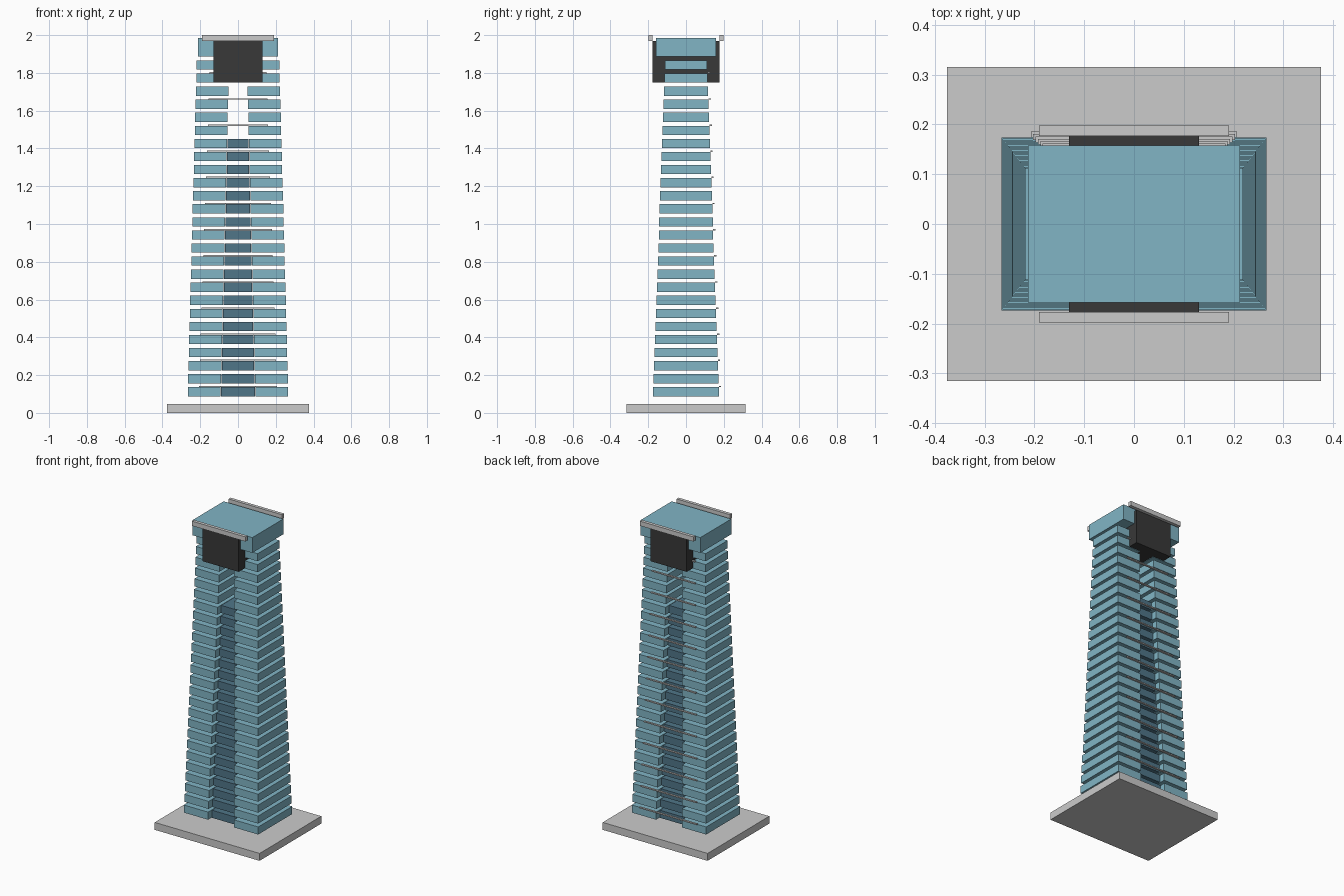
import bpy

if "Cube" in bpy.data.objects:
    bpy.data.objects.remove(bpy.data.objects["Cube"])


def material(name, rgb):
    m = bpy.data.materials.new(name)
    m.diffuse_color = (*rgb, 1)
    m.use_nodes = True
    m.node_tree.nodes["Principled BSDF"].inputs["Base Color"].default_value = m.diffuse_color
    return m


glass = material("glass", (0.22, 0.46, 0.56))
dark_glass = material("dark_glass", (0.08, 0.18, 0.25))
charcoal = material("charcoal", (0.04, 0.04, 0.04))


def box(name, x0, x1, y0, y1, z0, z1, mat=None):
    bpy.ops.mesh.primitive_cube_add(size=1, location=((x0 + x1) / 2, (y0 + y1) / 2, (z0 + z1) / 2))
    o = bpy.context.object
    o.name = name
    o.scale = (x1 - x0, y1 - y0, z1 - z0)
    if mat:
        o.data.materials.append(mat)
    return o


def lerp(a, b, t):
    return a + (b - a) * t


# Ground slab
box("base_slab", -0.375, 0.375, -0.315, 0.315, 0, 0.048)

# Tapering storeys: two wings each, a recessed core on the lower ones
FLOORS, STEP, HEIGHT = 26, 0.0692, 0.049
for i in range(FLOORS):
    t = i / (FLOORS - 1)
    z = 0.087 + i * STEP
    w, d = lerp(0.266, 0.219, t), lerp(0.174, 0.112, t)
    gap = lerp(0.092, 0.048, t)
    for s in (-1, 1):
        x0, x1 = sorted((s * gap, s * w))
        box("wing_floor", x0, x1, -d, d, z, z + HEIGHT, glass)
    if i < 20:
        c = gap - 0.003
        box("core_floor", -c, c, -d + 0.035, d - 0.035, z, z + HEIGHT, dark_glass)
    # Thin rear bars on every second storey
    if i % 2 == 0:
        b = lerp(0.207, 0.148, t)
        box("rear_bar", -b, b, d, d + 0.012, z + HEIGHT, z + HEIGHT + 0.007)

# Crown block, through-box and roof rails
box("crown_block", -0.213, 0.213, -0.158, 0.158, 1.887, 1.986, glass)
box("crown_panel", -0.13, 0.13, -0.178, 0.178, 1.75, 1.97, charcoal)
for s in (-1, 1):
    y0, y1 = sorted((s * 0.177, s * 0.198))
    box("roof_rail", -0.191, 0.191, y0, y1, 1.97, 2.0)
